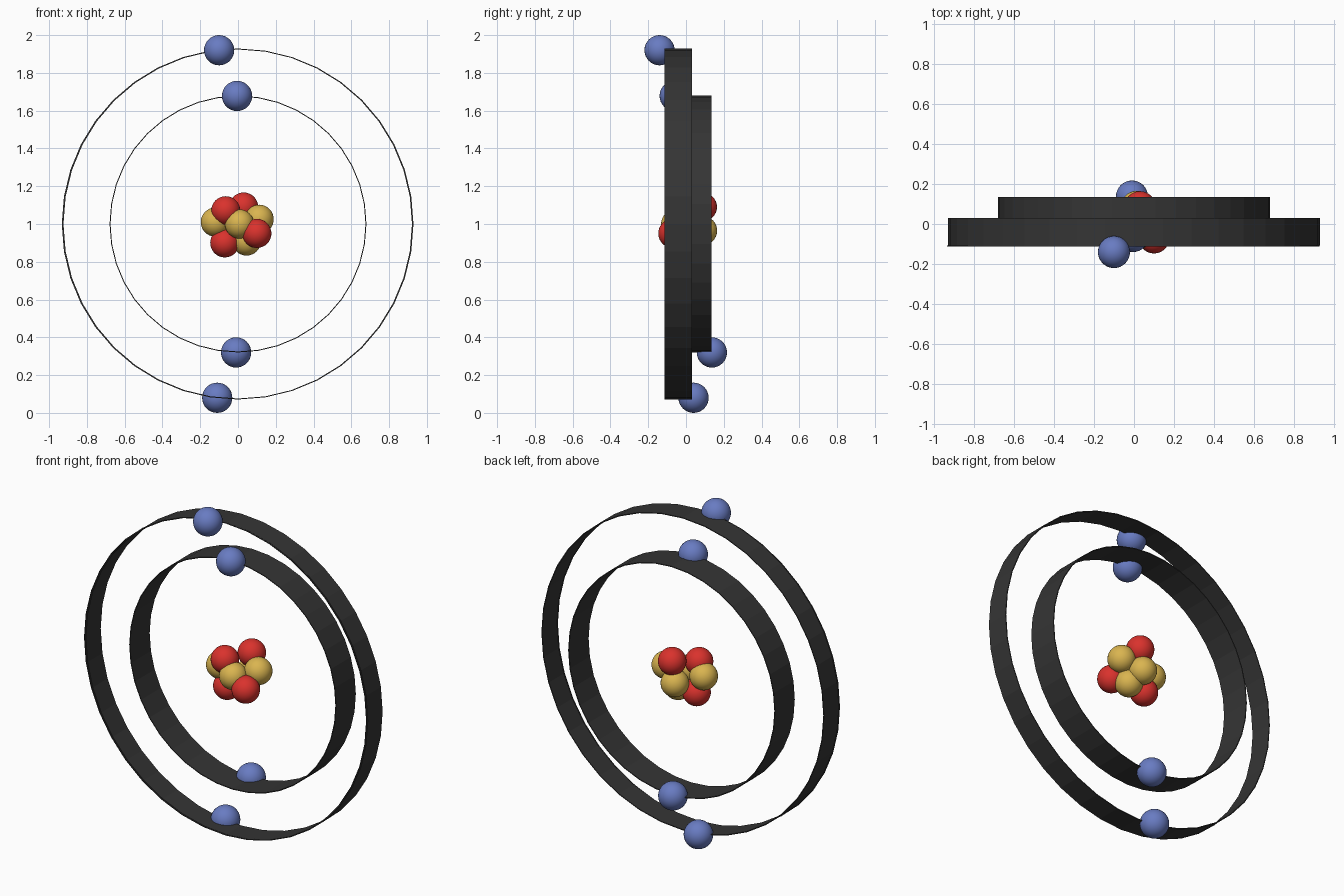
import bpy, bmesh, math

if "Cube" in bpy.data.objects:
    bpy.data.objects.remove(bpy.data.objects["Cube"])


def material(name, color):
    m = bpy.data.materials.new(name)
    m.diffuse_color = (*color, 1.0)
    m.use_nodes = True
    m.node_tree.nodes["Principled BSDF"].inputs["Base Color"].default_value = m.diffuse_color
    return m


BLACK = material("charcoal", (0.035, 0.035, 0.035))
BLUE = material("blue", (0.14, 0.20, 0.54))
YELLOW = material("yellow", (0.70, 0.46, 0.08))
RED = material("red", (0.70, 0.032, 0.026))


def ball(name, x, y, z, radius, mat):
    bpy.ops.mesh.primitive_uv_sphere_add(segments=32, ring_count=16,
                                         radius=radius, location=(x, y, z))
    ob = bpy.context.object
    ob.name = name
    ob.data.materials.append(mat)
    bpy.ops.object.shade_smooth()


def band(name, x, radius, y0, y1, thick, sides=40):
    """Thin flat-faced hoop around the y axis."""
    bm = bmesh.new()
    profile = [(radius, y0), (radius, y1), (radius - thick, y1), (radius - thick, y0)]
    loops = []
    for i in range(sides):
        a = 2 * math.pi * i / sides
        loops.append([bm.verts.new((x + r * math.sin(a), y, 1 + r * math.cos(a)))
                      for r, y in profile])
    for i in range(sides):
        p, q = loops[i], loops[(i + 1) % sides]
        for j in range(4):
            k = (j + 1) % 4
            bm.faces.new((p[j], p[k], q[k], q[j]))
    bmesh.ops.recalc_face_normals(bm, faces=bm.faces)
    me = bpy.data.meshes.new(name)
    bm.to_mesh(me)
    bm.free()
    me.materials.append(BLACK)
    bpy.context.collection.objects.link(bpy.data.objects.new(name, me))


# Orbit hoops, with a fine lip on the front of the outer one
band("outer_orbit", 0, 0.929, -0.108, 0.031, 0.005)
band("outer_orbit_lip", -0.004, 0.929, -0.113, -0.108, 0.004)
band("inner_orbit", 0, 0.68, -0.05, 0.135, 0.005)

# Electrons
for i, (x, y, z) in enumerate([(-0.10, -0.14, 1.92), (-0.11, 0.04, 0.08),
                               (-0.005, -0.06, 1.678), (-0.01, 0.137, 0.32)]):
    ball(f"electron_{i + 1}", x, y, z, 0.08, BLUE)

# Nucleus
for i, (x, y, z) in enumerate([(0.03, 0.087, 1.09), (-0.065, -0.03, 1.07),
                               (0.10, -0.07, 0.95), (-0.07, 0.0, 0.90)]):
    ball(f"proton_{i + 1}", x, y, z, 0.077, RED)
for i, (x, y, z) in enumerate([(-0.12, 0.005, 1.01), (0.008, -0.055, 1.0),
                               (0.112, 0.03, 1.025), (0.045, 0.01, 0.91),
                               (0.012, 0.088, 0.965)]):
    ball(f"neutron_{i + 1}", x, y, z, 0.077, YELLOW)
